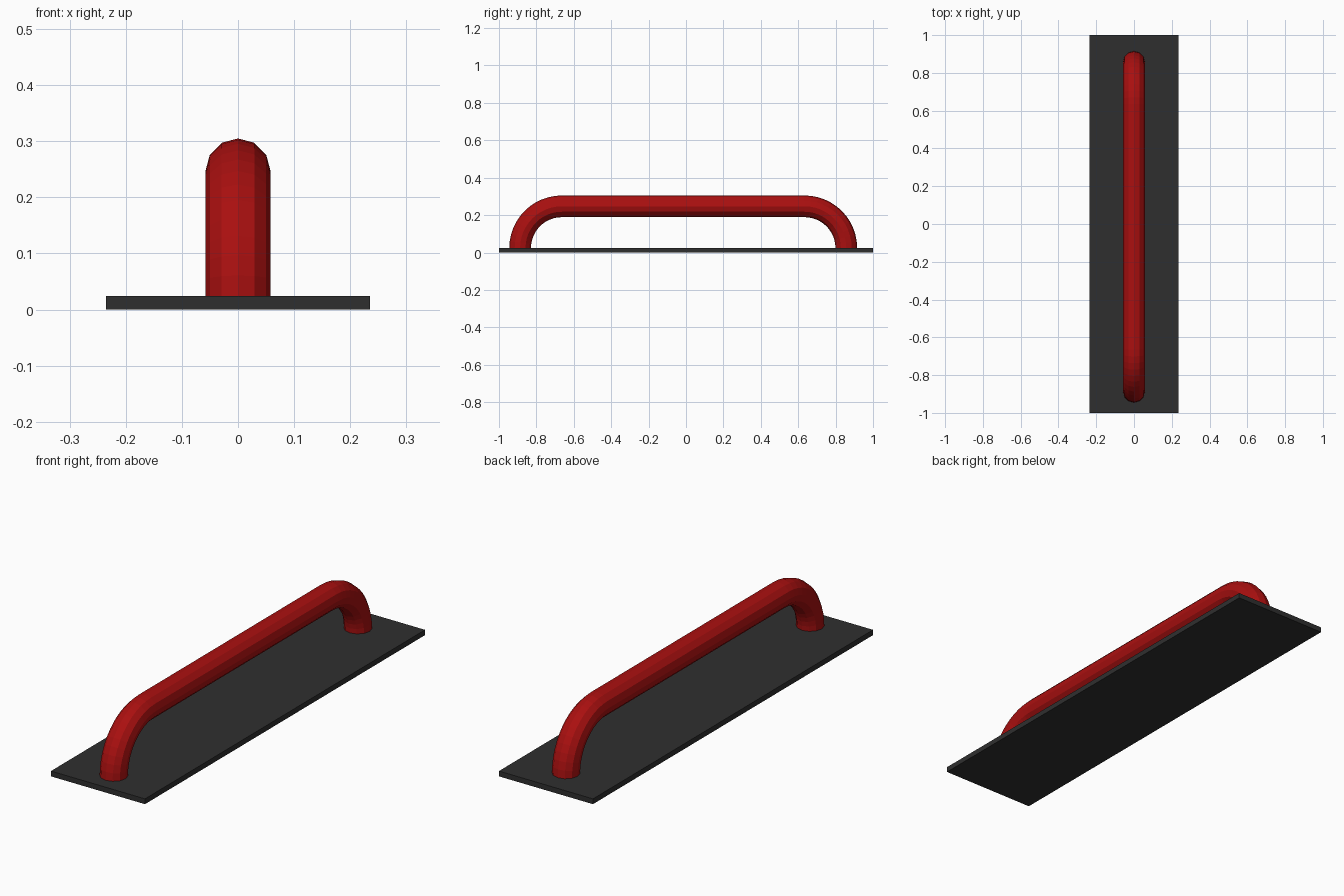
import bpy, bmesh, math
from mathutils import Vector

if "Cube" in bpy.data.objects:
    bpy.data.objects.remove(bpy.data.objects["Cube"])


def material(name, rgb):
    m = bpy.data.materials.new(name)
    m.diffuse_color = (*rgb, 1)
    m.use_nodes = True
    m.node_tree.nodes["Principled BSDF"].inputs["Base Color"].default_value = m.diffuse_color
    return m


def finish(bm, name, mat):
    bmesh.ops.recalc_face_normals(bm, faces=bm.faces)
    me = bpy.data.meshes.new(name)
    bm.to_mesh(me)
    bm.free()
    me.materials.append(mat)
    ob = bpy.data.objects.new(name, me)
    bpy.context.collection.objects.link(ob)
    return ob


black = material("charcoal", (0.028, 0.028, 0.028))
red = material("dark red", (0.40, 0.005, 0.005))

# Flat backing plate
T = 0.024
bm = bmesh.new()
bmesh.ops.create_cube(bm, size=1)
for v in bm.verts:
    v.co = Vector((v.co.x * 0.47, v.co.y * 2, (v.co.z + 0.5) * T))
finish(bm, "plate", black)

# Handle: 12-sided tube swept along a bar with two quarter-circle bends
R, BEND, SIDES, STEPS = 0.058, 0.223, 12, 12
path = []
for cy, start in ((0.634, 0), (-0.664, 90)):
    for i in range(STEPS + 1):
        a = math.radians(start + 90 * i / STEPS)
        path.append((cy, a))

bm = bmesh.new()
rings = []
for cy, a in path:
    radial = Vector((0, math.cos(a), math.sin(a)))
    centre = Vector((0, cy, T)) + radial * BEND
    ring = []
    for k in range(SIDES):
        t = 2 * math.pi * k / SIDES
        ring.append(bm.verts.new(centre + radial * (R * math.cos(t)) + Vector((R * math.sin(t), 0, 0))))
    rings.append(ring)
for r0, r1 in zip(rings, rings[1:]):
    for k in range(SIDES):
        n = (k + 1) % SIDES
        bm.faces.new((r0[k], r0[n], r1[n], r1[k]))
bm.faces.new(rings[0])
bm.faces.new(rings[-1])
finish(bm, "handle", red)
